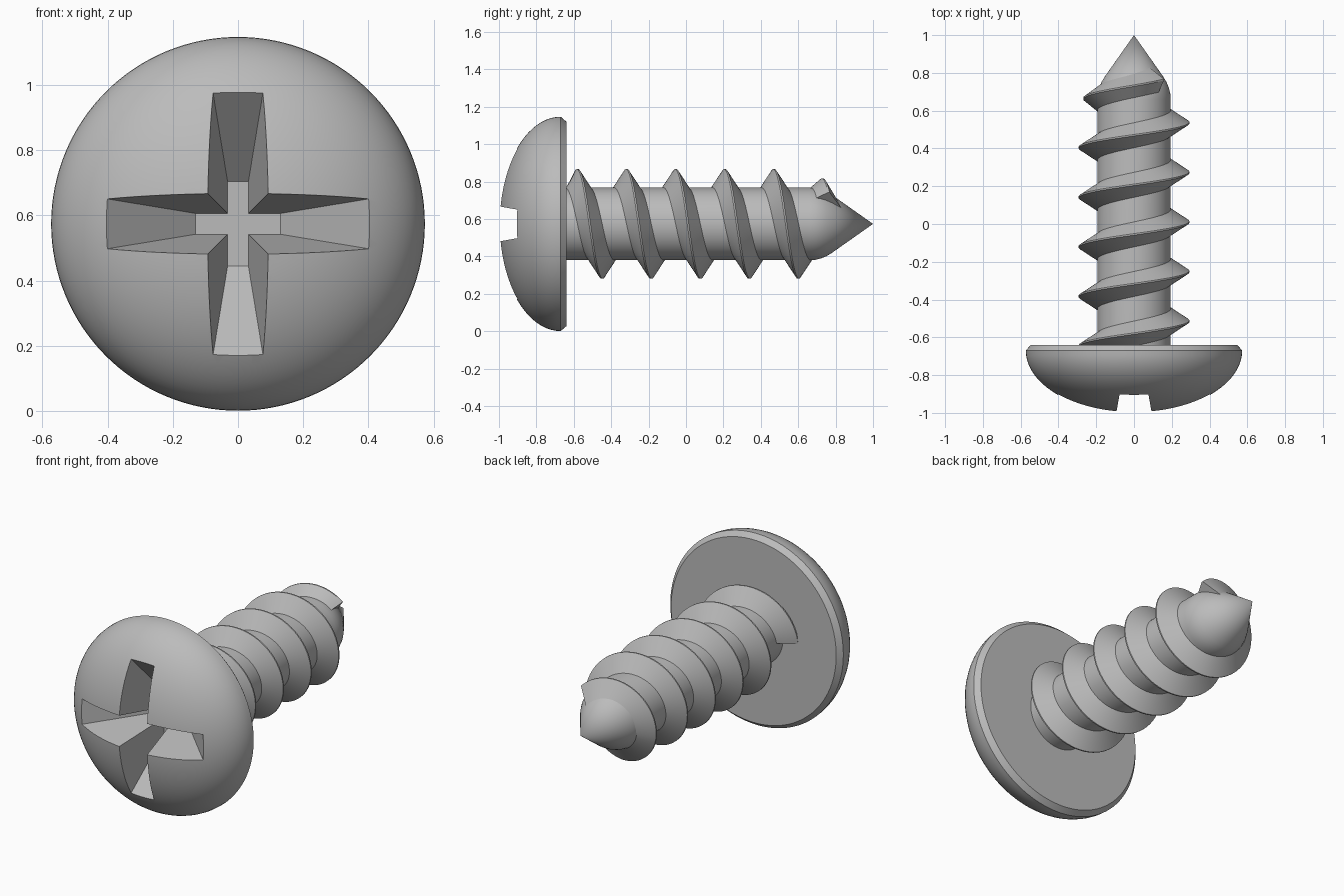
import bpy, bmesh, math
from mathutils import Matrix, Vector

cube = bpy.data.objects.get("Cube")
if cube:
    bpy.data.objects.remove(cube, do_unlink=True)

AXIS_Z = 0.574      # height of the screw axis
SHANK_R = 0.194
PITCH = 0.2625

steel = bpy.data.materials.new("grey_steel")
steel.use_nodes = True
grey = (0.5, 0.5, 0.5, 1)
steel.diffuse_color = grey
steel.node_tree.nodes["Principled BSDF"].inputs["Base Color"].default_value = grey


def make_object(name, bm):
    bmesh.ops.recalc_face_normals(bm, faces=bm.faces)
    mesh = bpy.data.meshes.new(name)
    bm.to_mesh(mesh)
    bm.free()
    mesh.materials.append(steel)
    obj = bpy.data.objects.new(name, mesh)
    obj.location.z = AXIS_Z
    bpy.context.collection.objects.link(obj)
    return obj


def activate(obj):
    bpy.ops.object.select_all(action='DESELECT')
    obj.select_set(True)
    bpy.context.view_layer.objects.active = obj


def smooth(obj):
    activate(obj)
    bpy.ops.object.shade_smooth_by_angle(angle=math.radians(30))


def lathe(name, profile, steps=96):
    """Spin (radius, y) points around the y axis."""
    bm = bmesh.new()
    verts = [bm.verts.new((r, y, 0)) for r, y in profile]
    edges = [bm.edges.new(pair) for pair in zip(verts, verts[1:])]
    bmesh.ops.spin(bm, geom=verts + edges, cent=(0, 0, 0), axis=(0, 1, 0),
                   angle=math.tau, steps=steps, use_duplicate=False)
    bmesh.ops.remove_doubles(bm, verts=bm.verts, dist=0.0003)
    return make_object(name, bm)


# Domed head: elliptical dome, short chamfer, flat back
dome = [(0.573 * math.sin(a), -0.67 - 0.33 * math.cos(a))
        for a in (i * math.pi / 40 for i in range(21))]
head = lathe("head", dome + [(0.547, -0.64), (0, -0.64)], 128)

# Cross recess: two tapered slots cut from the dome
for arm in range(2):
    bm = bmesh.new()
    rings = []
    for y, length, width in ((-0.655, 0.13, 0.032), (-1.1, 0.618, 0.112)):
        rings.append([bm.verts.new((sx * length, y, sz * width))
                      for sx, sz in ((-1, -1), (1, -1), (1, 1), (-1, 1))])
    for ring in rings:
        bm.faces.new(ring)
    for i in range(4):
        j = (i + 1) % 4
        bm.faces.new((rings[0][i], rings[0][j], rings[1][j], rings[1][i]))
    bm.transform(Matrix.Rotation(arm * math.pi / 2, 4, 'Y'))
    cutter = make_object("slot_cutter", bm)
    cutter.hide_render = True
    mod = head.modifiers.new("slot", 'BOOLEAN')
    mod.operation = 'DIFFERENCE'
    mod.solver = 'EXACT'
    mod.object = cutter
    activate(head)
    bpy.ops.object.modifier_apply(modifier=mod.name)
    bpy.data.objects.remove(cutter, do_unlink=True)
smooth(head)

# Shank with a rounded shoulder and conical point
shank = lathe("shank", [(0, -0.642), (SHANK_R, -0.642), (SHANK_R, 0.66),
                        (0.192, 0.69), (0.185, 0.72), (0.173, 0.75),
                        (0.155, 0.78), (0, 1.0)])
smooth(shank)


# Helical thread, fading out on the point
def root_radius(y):
    return min(SHANK_R, 0.7 * (1 - y)) - 0.006


bm = bmesh.new()
start, end, steps = -0.25, 5.12, 420
sections = []
for i in range(steps + 1):
    turn = start + (end - start) * i / steps
    centre = -0.58 + PITCH * turn
    crest = 0.293 - 0.1 * max(0, turn - 4.5)
    angle = math.tau * turn
    out = Vector((math.sin(angle), 0, math.cos(angle)))
    section = []
    for offset, is_crest in ((-0.07, 0), (-0.004, 1), (0.004, 1), (0.07, 0)):
        y = max(centre + offset, -0.645)
        r = crest if is_crest else root_radius(y)
        section.append(bm.verts.new(out * r + Vector((0, y, 0))))
    sections.append(section)
for a, b in zip(sections, sections[1:]):
    for i in range(4):
        j = (i + 1) % 4
        bm.faces.new((a[i], a[j], b[j], b[i]))
bm.faces.new(sections[0])
bm.faces.new(sections[-1])
thread = make_object("thread", bm)
smooth(thread)
